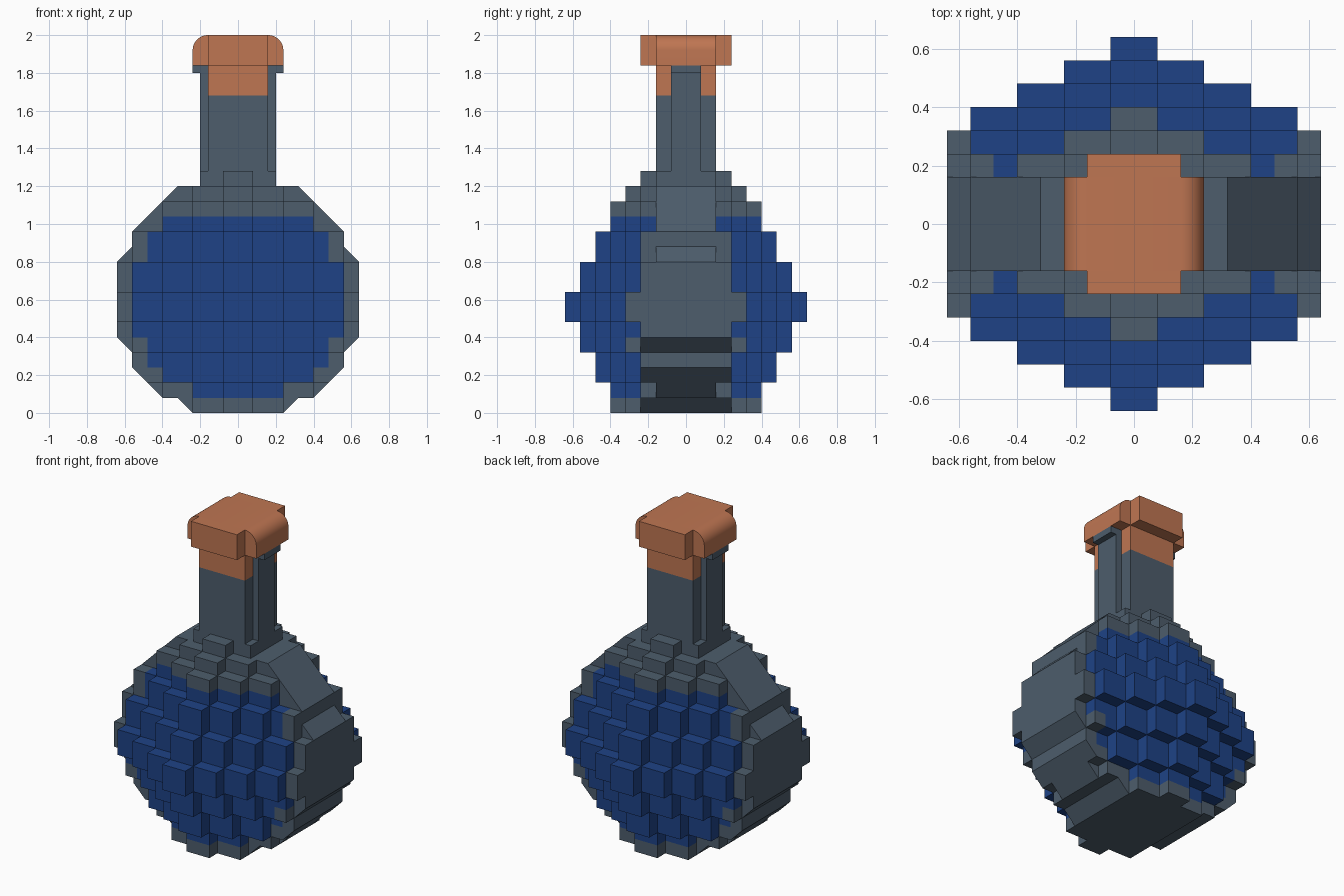
import bpy, bmesh
from math import sin, cos, pi, radians

if "Cube" in bpy.data.objects:
    bpy.data.objects.remove(bpy.data.objects["Cube"])

U = 0.08  # block size; all coordinates below are in blocks


def material(name, rgb):
    m = bpy.data.materials.new(name)
    m.diffuse_color = (*rgb, 1)
    m.use_nodes = True
    m.node_tree.nodes["Principled BSDF"].inputs["Base Color"].default_value = m.diffuse_color
    return m


SLATE = material("slate_glass", (0.075, 0.11, 0.15))
BLUE = material("blue_liquid", (0.013, 0.055, 0.24))
CORK = material("orange_cork", (0.52, 0.18, 0.085))


def prism(poly, y0, y1):
    """Faces of an (x, z) outline, counter-clockwise from the front, run along y."""
    front = [(x, y0, z) for x, z in poly]
    back = [(x, y1, z) for x, z in poly]
    faces = [front, back[::-1]]
    for k in range(len(poly)):
        n = (k + 1) % len(poly)
        faces.append([front[k], back[k], back[n], front[n]])
    return faces


def box(x0, x1, y0, y1, z0, z1):
    return prism([(x0, z0), (x1, z0), (x1, z1), (x0, z1)], y0, y1)


def build(name, faces, mat, smooth=False):
    bm = bmesh.new()
    verts = {}
    for f in faces:
        vs = []
        for p in f:
            if p not in verts:
                verts[p] = bm.verts.new([c * U for c in p])
            vs.append(verts[p])
        bm.faces.new(vs)
    if not smooth:
        bmesh.ops.dissolve_limit(bm, angle_limit=radians(1), verts=bm.verts, edges=bm.edges)
    me = bpy.data.meshes.new(name)
    bm.to_mesh(me)
    bm.free()
    me.materials.append(mat)
    ob = bpy.data.objects.new(name, me)
    bpy.context.collection.objects.link(ob)
    if smooth:
        bpy.ops.object.select_all(action='DESELECT')
        ob.select_set(True)
        bpy.context.view_layer.objects.active = ob
        bpy.ops.object.shade_smooth_by_angle(angle=radians(30))
    return ob


# Bulb: per block row, half width, chamfer direction at its end, liquid half width
ROWS = [(3, -1, 0), (5, -1, 3), (6, -1, 5), (7, 0, 6), (7, -1, 6)] + [(8, 0, 7)] * 5 + [
    (7, 1, 6), (7, 0, 6), (6, 1, 5), (5, 1, 0), (4, 1, 0), (1, 0, 0)]
shell = {}  # keeps only the faces not shared by two blocks
for z, (width, chamfer, wet) in enumerate(ROWS):
    for x in range(width + abs(chamfer)):
        # depth steps down with distance from the middle, in two-block tiles
        depth = 8 - (x + 1) // 2 - abs(z // 2 - 3) - (z == 15)
        poly = [(x, z), (x + 1, z), (x + 1, z + 1), (x, z + 1)]
        if x == width:
            poly.pop(2 if chamfer > 0 else 1)
        for side in (1, -1):
            outline = poly if side > 0 else [(-a, b) for a, b in reversed(poly)]
            for y in range(-depth, depth):
                for f in prism(outline, y, y + 1):
                    key = frozenset(f)
                    if key in shell:
                        del shell[key]
                    else:
                        shell[key] = (f, x < wet)
build("flask_bulb", [f for f, wet in shell.values() if not wet], SLATE)
build("liquid", [f for f, wet in shell.values() if wet], BLUE)

# Neck with collar at its foot
build("neck_collar", box(-2.5, 2.5, -2, 2, 15, 16), SLATE)
build("neck", box(-2, 2, -2, 2, 16, 21), SLATE)
build("cork_stem", box(-2, 2, -2, 2, 21, 23), CORK)

# Side ribs of the neck, flared under the cap
for side, name in ((1, "right"), (-1, "left")):
    rib = [(2, 16), (2.5, 16), (2.5, 22.5), (3, 22.5), (3, 23), (2, 23)]
    if side < 0:
        rib = [(-x, z) for x, z in reversed(rib)]
    build("neck_rib_" + name, prism(rib, -1, 1), SLATE)

# Cork cap: rounded bar plus a flat lip front and back
arc = [(2 + cos(a), 24 + sin(a)) for a in (pi / 2 * k / 10 for k in range(11))]
cap = [(-3, 23), (3, 23)] + arc + [(-x, z) for x, z in reversed(arc)]
build("cork_cap", prism(cap, -2, 2), CORK, smooth=True)
build("cork_lip_front", box(-2, 2, -3, -2, 23, 25), CORK)
build("cork_lip_back", box(-2, 2, 2, 3, 23, 25), CORK)
